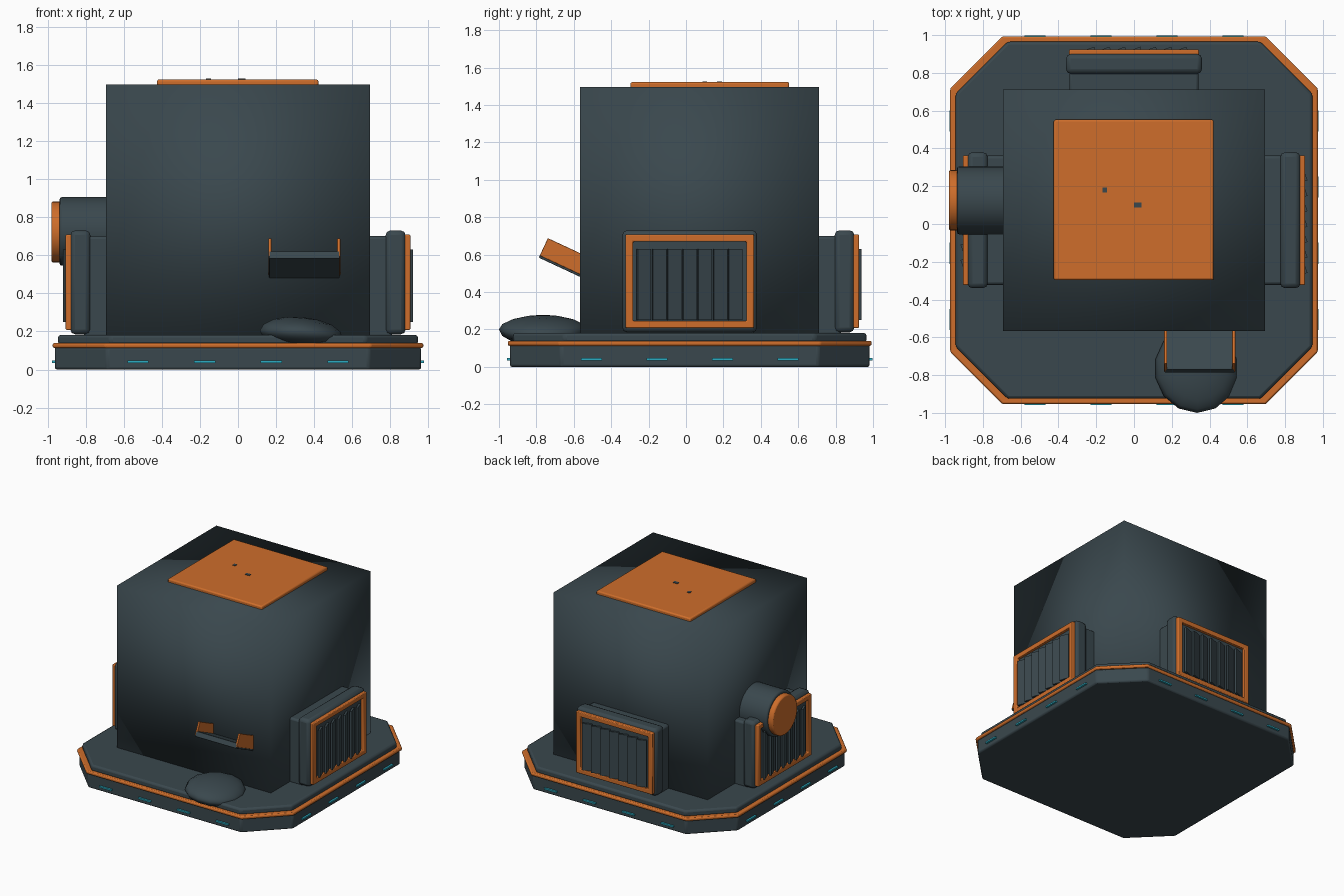
import bpy, bmesh, math
from mathutils import Matrix, Vector

if "Cube" in bpy.data.objects:
    bpy.data.objects.remove(bpy.data.objects["Cube"])


def material(name, rgb):
    m = bpy.data.materials.new(name)
    m.diffuse_color = (*rgb, 1)
    m.use_nodes = True
    m.node_tree.nodes["Principled BSDF"].inputs["Base Color"].default_value = m.diffuse_color
    return m


SLATE = material("dark slate", (0.042, 0.064, 0.075))
ORANGE = material("orange", (0.62, 0.155, 0.024))
CYAN = material("cyan light", (0.025, 0.42, 0.55))
CY = 0.02  # y centre of the base


def finish(name, bm, mat, bevel=0.0, segments=2, angle=35, matrix=None):
    bmesh.ops.recalc_face_normals(bm, faces=bm.faces)
    mesh = bpy.data.meshes.new(name)
    bm.to_mesh(mesh)
    bm.free()
    ob = bpy.data.objects.new(name, mesh)
    bpy.context.collection.objects.link(ob)
    mesh.materials.append(mat)
    if matrix is not None:
        ob.matrix_world = matrix
    if bevel:
        b = ob.modifiers.new("bevel", "BEVEL")
        b.width, b.segments = bevel, segments
        b.limit_method = 'ANGLE'
        b.angle_limit = math.radians(40)
    bpy.ops.object.select_all(action='DESELECT')
    ob.select_set(True)
    bpy.context.view_layer.objects.active = ob
    bpy.ops.object.shade_smooth_by_angle(angle=math.radians(angle))
    return ob


def box(name, lo, hi, mat, bevel=0.0, **kw):
    lo, hi = Vector(lo), Vector(hi)
    bm = bmesh.new()
    m = Matrix.Translation((lo + hi) / 2) @ Matrix.Diagonal((*(hi - lo), 1))
    bmesh.ops.create_cube(bm, size=1, matrix=m)
    return finish(name, bm, mat, bevel, **kw)


def octagon(name, half, z0, z1, mat, bevel):
    c = half - 0.275
    pts = [(half, -c), (half, c), (c, half), (-c, half),
           (-half, c), (-half, -c), (-c, -half), (c, -half)]
    bm = bmesh.new()
    f = bm.faces.new([bm.verts.new((x, y + CY, z0)) for x, y in pts])
    top = bmesh.ops.extrude_face_region(bm, geom=[f])["geom"]
    for v in top:
        if isinstance(v, bmesh.types.BMVert):
            v.co.z = z1
    return finish(name, bm, mat, bevel)


def cylinder(name, x0, x1, y, z, r, mat, bevel):
    bm = bmesh.new()
    m = Matrix.Translation(((x0 + x1) / 2, y, z)) @ Matrix.Rotation(math.pi / 2, 4, 'Y')
    bmesh.ops.create_cone(bm, cap_ends=True, segments=32, radius1=r, radius2=r,
                          depth=x1 - x0, matrix=m)
    return finish(name, bm, mat, bevel)


# Stepped base with trim band
octagon("base_slab", 0.962, 0.0, 0.118, SLATE, 0.012)
octagon("base_trim", 0.973, 0.113, 0.139, ORANGE, 0.009)
octagon("base_deck", 0.945, 0.13, 0.182, SLATE, 0.015)

# Light strips around the base
for side in range(4):
    turn = Matrix.Translation((0, CY, 0)) @ Matrix.Rotation(side * math.pi / 2, 4, 'Z')
    for x in (-0.525, -0.175, 0.175, 0.525):
        box("base_light", (x - 0.056, -0.977, 0.035), (x + 0.056, -0.955, 0.047),
            CYAN, matrix=turn)

# Main body with soft shading across its corners, and roof panel
box("body", (-0.693, -0.567, 0.15), (0.693, 0.712, 1.497), SLATE, angle=180)
box("roof_panel", (-0.425, -0.297, 1.485), (0.422, 0.552, 1.523), ORANGE, 0.01)
for x, y, w in ((-0.155, 0.18, 0.012), (0.02, 0.10, 0.02)):
    box("roof_chip", (x - w, y - 0.013, 1.515), (x + w, y + 0.013, 1.527), SLATE)


# Vent unit, built pointing along +x, depth measured from the outer front
def vent(matrix):
    kw = dict(matrix=matrix)
    box("vent_neck", (-0.28, -0.342, 0.17), (-0.09, 0.342, 0.70), SLATE, 0.015, **kw)
    box("vent_housing", (-0.125, -0.36, 0.185), (-0.02, 0.36, 0.73), SLATE, 0.025, **kw)
    # Frame as a ring
    bm = bmesh.new()
    rings = []
    for x in (-0.03, 0.005):
        for hy, z0, z1 in ((0.343, 0.208, 0.708), (0.303, 0.245, 0.670)):
            rings.append([bm.verts.new((x, y, z)) for y, z in
                          ((-hy, z0), (hy, z0), (hy, z1), (-hy, z1))])
    for a, b in ((0, 1), (2, 3), (0, 2), (1, 3)):
        for i in range(4):
            j = (i + 1) % 4
            bm.faces.new((rings[a][i], rings[a][j], rings[b][j], rings[b][i]))
    finish("vent_frame", bm, ORANGE, 0.006, **kw)
    # Louvre blades
    for i in range(7):
        y = -0.245 + i * 0.0815
        blade = matrix @ Matrix.Translation((-0.002, y, 0)) @ Matrix.Rotation(0.35, 4, 'Z')
        box("vent_blade", (-0.008, -0.038, 0.25), (0.008, 0.038, 0.63), SLATE, matrix=blade)


vent(Matrix.Translation((0.90, CY, 0)))
vent(Matrix.Translation((-0.90, CY, 0)) @ Matrix.Rotation(math.pi, 4, 'Z'))
vent(Matrix.Translation((0, 0.92, 0)) @ Matrix.Rotation(math.pi / 2, 4, 'Z'))

# Side pipe with cap
cylinder("side_pipe", -0.937, -0.60, 0.125, 0.725, 0.18, SLATE, 0.012)
cylinder("side_pipe_cap", -0.98, -0.93, 0.125, 0.722, 0.16, ORANGE, 0.01)

# Tilted front chute: local +y runs down into the body
chute = Matrix.Translation((0.348, -0.782, 0.595)) @ Matrix.Rotation(math.radians(-25), 4, 'X')
box("chute_floor", (-0.186, 0.0, -0.012), (0.186, 0.34, 0.03), SLATE, 0.004, matrix=chute)
for s in (-1, 1):
    a, b = sorted((s * 0.172, s * 0.189))
    box("chute_side", (a, 0, 0.0), (b, 0.34, 0.103), ORANGE, 0.003, matrix=chute)

# Flattened heap below the chute
bm = bmesh.new()
bmesh.ops.create_uvsphere(bm, u_segments=14, v_segments=8, radius=1)
for v in bm.verts:
    v.co.z += 0.12 * math.sin(3 * v.co.x + 1) * (1 - abs(v.co.z))
heap = (Matrix.Translation((0.333, -0.765, 0.192)) @ Matrix.Rotation(math.radians(6), 4, 'Y')
        @ Matrix.Diagonal((0.224, 0.235, 0.083, 1)))
finish("heap", bm, SLATE, angle=60, matrix=heap)
